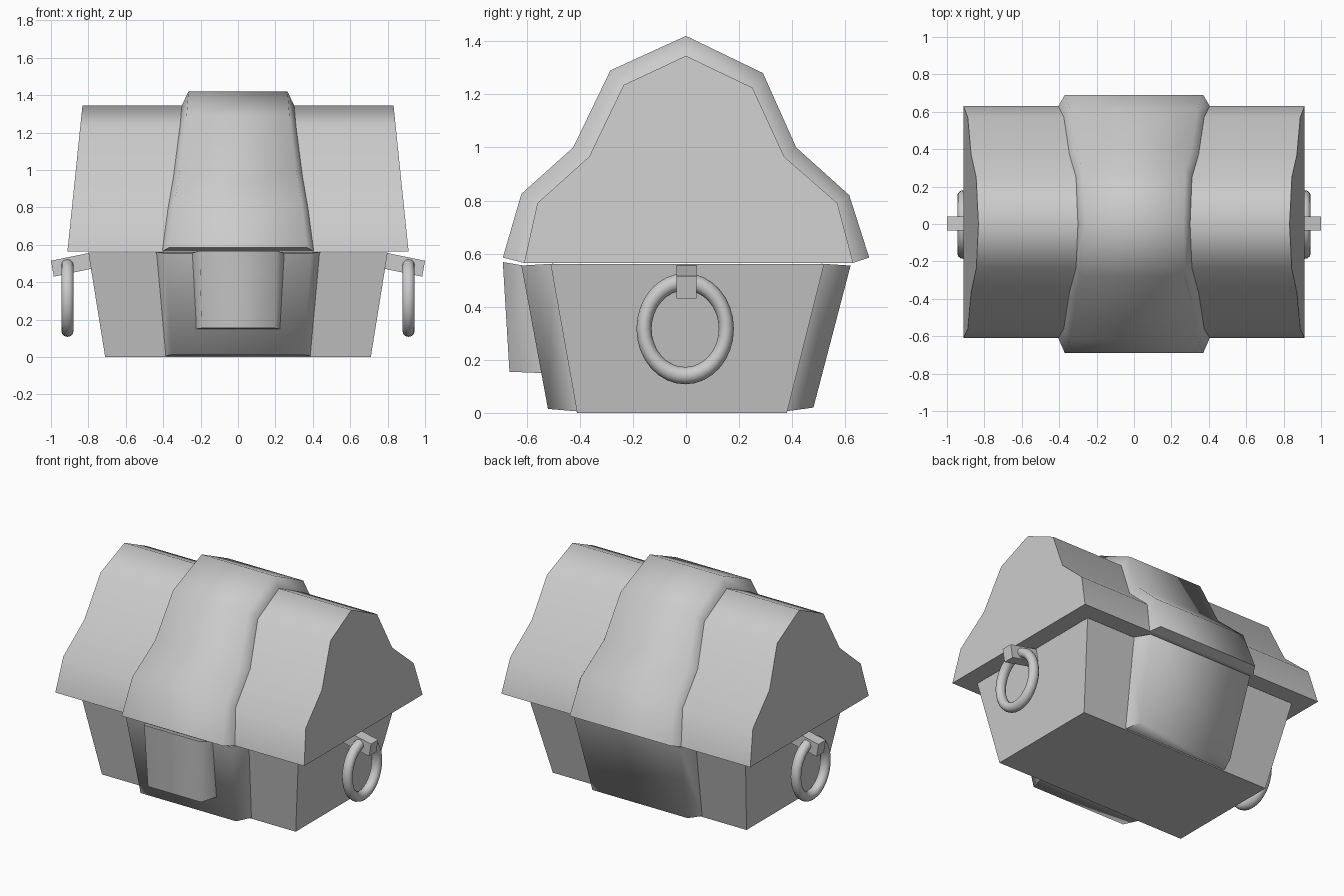
import bpy, bmesh, math

cube = bpy.data.objects.get("Cube")
if cube:
    bpy.data.objects.remove(cube, do_unlink=True)

grey = bpy.data.materials.new("plain grey")
grey.use_nodes = True
COLOUR = (0.6, 0.6, 0.6, 1)
grey.diffuse_color = COLOUR
grey.node_tree.nodes["Principled BSDF"].inputs["Base Color"].default_value = COLOUR


def loft(name, rings, closed=True, limit=75):
    """Skin matching rings of points; a closed loft also gets end caps."""
    bm = bmesh.new()
    loops = [[bm.verts.new(p) for p in ring] for ring in rings]
    n = len(rings[0])
    for a, b in zip(loops, loops[1:]):
        for i in range(n if closed else n - 1):
            j = (i + 1) % n
            bm.faces.new((a[i], a[j], b[j], b[i]))
    if closed:
        bm.faces.new(loops[0])
        bm.faces.new(loops[-1])
    bmesh.ops.remove_doubles(bm, verts=bm.verts[:], dist=0.0001)
    bmesh.ops.recalc_face_normals(bm, faces=bm.faces[:])
    for f in bm.faces:
        f.smooth = True
    for e in bm.edges:
        e.smooth = e.calc_face_angle(math.pi) < math.radians(limit)
    mesh = bpy.data.meshes.new(name)
    bm.to_mesh(mesh)
    bm.free()
    mesh.materials.append(grey)
    obj = bpy.data.objects.new(name, mesh)
    bpy.context.collection.objects.link(obj)
    return obj


def plate(name, *levels):
    """Raised panel; each level is inner width, outer width, inner y/z, outer y/z."""
    loft(name, [[(-wi, yi, zi), (-wo, yo, zo), (wo, yo, zo), (wi, yi, zi)]
                for wi, wo, yi, zi, yo, zo in levels])


# Tapered box
def rectangle(x, front, back, z):
    return [(-x, front, z), (x, front, z), (x, back, z), (-x, back, z)]

loft("chest_body", [rectangle(0.71, -0.41, 0.38, 0), rectangle(0.80, -0.51, 0.52, 0.56)])

# Raised bands on the box, and the latch
plate("front_body_band", (0.39, 0.35, -0.40, 0.005, -0.52, 0.015),
      (0.44, 0.39, -0.50, 0.562, -0.62, 0.555))
plate("back_body_band", (0.39, 0.35, 0.37, 0.005, 0.48, 0.02),
      (0.44, 0.39, 0.51, 0.562, 0.62, 0.555))
plate("latch", (0.225, 0.195, -0.54, 0.15, -0.665, 0.155),
      (0.25, 0.205, -0.61, 0.555, -0.69, 0.568))

# Lid with sloping ends
lid = [(-0.61, 0.565), (-0.56, 0.79), (-0.365, 0.965), (-0.235, 1.235), (0, 1.345),
       (0.25, 1.225), (0.37, 0.965), (0.57, 0.79), (0.63, 0.565)]
loft("lid", [[(s * (0.912 - 0.103 * (z - 0.565)), y, z) for y, z in lid] for s in (-1, 1)])

# Bevelled band over the lid, narrowing toward the crest
outer = [(-0.69, 0.585), (-0.62, 0.825), (-0.425, 1.0), (-0.285, 1.29), (0, 1.42),
         (0.29, 1.28), (0.415, 1.0), (0.615, 0.82), (0.69, 0.585)]
half = [0.405, 0.375, 0.345, 0.31, 0.30]
half += half[-2::-1]


def band_ring(s, raised):
    shape = outer if raised else lid
    inset = 0.035 if raised else 0
    ring = [(s * (w - inset), y, z) for w, (y, z) in zip(half, shape)]
    # Tuck the lower lips back under to the lid
    ends = [(s * (half[0] - inset), y, z) for y, z in (lid[0], lid[-1])]
    return [ends[0]] + ring + [ends[1]]

loft("lid_band", [band_ring(-1, False), band_ring(-1, True),
                  band_ring(1, True), band_ring(1, False)], closed=False)

# Ring handles hanging from drooping brackets
bracket = [(0.78, 0.56), (1.0, 0.515), (0.985, 0.43), (0.78, 0.473)]
for side, s in (("left", 1), ("right", -1)):
    loft(side + "_bracket", [[(s * x, y, z) for x, z in bracket] for y in (-0.035, 0.04)], limit=30)
    bpy.ops.mesh.primitive_torus_add(
        major_segments=32, minor_segments=12, major_radius=0.155, minor_radius=0.0285,
        location=(s * 0.912, -0.003, 0.317), rotation=(0, math.pi / 2, 0))
    handle = bpy.context.object
    handle.name = side + "_ring_handle"
    handle.scale = (1.14, 1, 1.15)
    handle.data.materials.append(grey)
    bpy.ops.object.shade_smooth()
